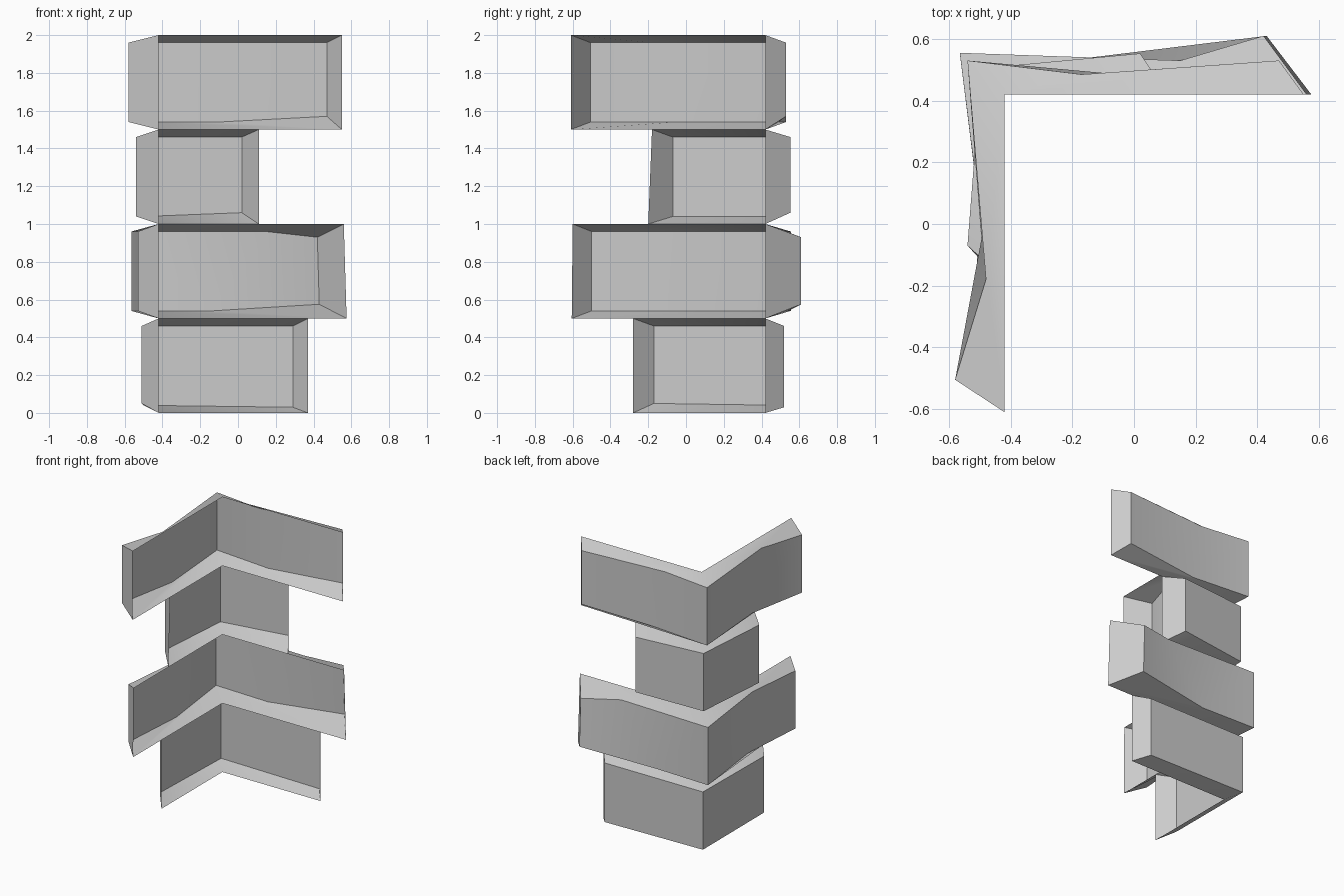
import bpy, bmesh
from math import radians

cube = bpy.data.objects.get("Cube")
if cube:
    bpy.data.objects.remove(cube)

stone = bpy.data.materials.new("stone_grey")
stone.use_nodes = True
stone.diffuse_color = (0.6, 0.6, 0.6, 1)
stone.node_tree.nodes["Principled BSDF"].inputs["Base Color"].default_value = (0.6, 0.6, 0.6, 1)

IN = 0.42       # wall corner sits at (-IN, IN)
HEIGHT = 0.5    # height of one course
LIP = 0.04      # bevel height above and below each face


def corner_block(name, z, corner, back, side):
    """L-shaped hollow block; each wing gives (wall end, face end, worn spot) as
    bottom/top pairs. Path runs back wing end -> corner -> side wing end."""
    bm = bmesh.new()
    lo, hi = z + LIP, z + HEIGHT - LIP

    def pair(b, t, zb, zt):
        return bm.verts.new((*b, zb)), bm.verts.new((*t, zt))

    def wing(data, wall):
        end_wall, end_face, worn = data
        pts = [pair(wall(end_wall[0]), wall(end_wall[1]), z, z + HEIGHT)]
        (x0, x1, y, lift, drop) = end_face
        pts.append(pair((x0, y), (x1, y), lo + lift, hi - drop))
        if worn:
            pts.append(pair(*worn, lo, hi))
        return pts

    first = wing(back, lambda x: (x, IN))
    last = wing(side, lambda y: (-IN, y))[::-1]
    middle = pair(corner, corner, lo, hi)
    inner = pair((-IN, IN), (-IN, IN), z, z + HEIGHT)

    # Outer faces and end bevels
    path = first + [middle] + last
    for a, b in zip(path, path[1:]):
        bm.faces.new((a[0], b[0], b[1], a[1]))
    # Sloping top and bottom bevels of each wing
    for part in (first + [middle], [middle] + last):
        bm.faces.new([p[1] for p in part] + [inner[1]])
        bm.faces.new(([p[0] for p in part] + [inner[0]])[::-1])

    mesh = bpy.data.meshes.new(name)
    bm.to_mesh(mesh)
    bm.free()
    mesh.materials.append(stone)
    obj = bpy.data.objects.new(name, mesh)
    bpy.context.collection.objects.link(obj)
    bpy.ops.object.select_all(action='DESELECT')
    obj.select_set(True)
    bpy.context.view_layer.objects.active = obj
    bpy.ops.object.shade_smooth_by_angle(angle=radians(40))


# Wing data: wall end (bottom, top), face end (x bottom, x top, y, lift, drop), worn spot
corner_block("bottom_block", 0, (-0.50, 0.52),
             ((0.37, 0.37), (0.29, 0.29, 0.52, -0.01, 0), None),
             ((-0.28, -0.28), (-0.51, -0.51, -0.17, 0.01, 0), None))
corner_block("lower_long_block", 0.5, (-0.565, 0.555),
             ((0.575, 0.56), (0.43, 0.42, 0.61, 0.035, 0.03), ((-0.14, 0.54), (0.15, 0.53))),
             ((-0.605, -0.6), (-0.53, -0.53, -0.5, 0, 0), ((-0.495, 0), (-0.486, -0.07))))
corner_block("short_block", 1.0, (-0.495, 0.505),
             ((0.11, 0.11), (0.02, 0.02, 0.553, 0.02, 0), None),
             ((-0.2, -0.18), (-0.54, -0.54, -0.07, 0, 0), None))
corner_block("top_long_block", 1.5, (-0.54, 0.53),
             ((0.55, 0.55), (0.47, 0.47, 0.53, 0.03, 0), ((-0.1, 0.49), (-0.17, 0.485))),
             ((-0.61, -0.61), (-0.58, -0.58, -0.505, 0, 0), ((-0.495, -0.05), (-0.48, -0.18))))
